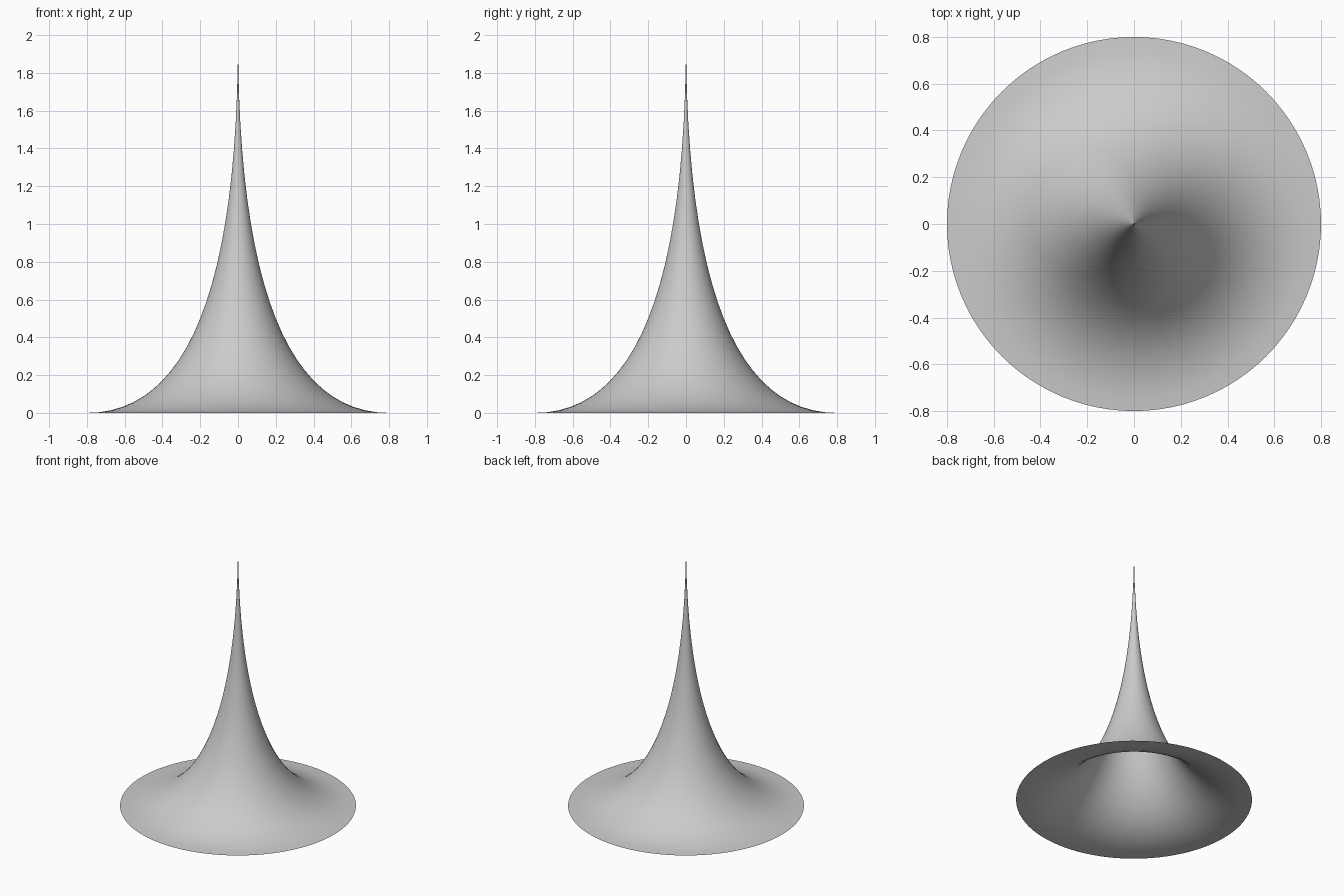
import bpy, bmesh, math

if "Cube" in bpy.data.objects:
    bpy.data.objects.remove(bpy.data.objects["Cube"])

RADIUS, HEIGHT, STEPS, SIDES = 0.8, 2.0, 24, 96

# Profile: parabolic arc sweeping from the flat rim up to the needle tip
bm = bmesh.new()
verts = []
for i in range(STEPS + 1):
    t = i / STEPS
    verts.append(bm.verts.new((RADIUS * (1 - t) ** 2, 0, HEIGHT * t * t)))
edges = [bm.edges.new(pair) for pair in zip(verts, verts[1:])]

# Revolve into an open, hollow horn
bmesh.ops.spin(bm, geom=verts + edges, cent=(0, 0, 0), axis=(0, 0, 1),
               angle=math.tau, steps=SIDES)
bmesh.ops.remove_doubles(bm, verts=bm.verts, dist=1e-5)
bmesh.ops.recalc_face_normals(bm, faces=bm.faces)

# Make sure the outside faces up
if sum(f.normal.z * f.calc_area() for f in bm.faces) < 0:
    bmesh.ops.reverse_faces(bm, faces=bm.faces)
for f in bm.faces:
    f.smooth = True

mesh = bpy.data.meshes.new("flared_horn")
bm.to_mesh(mesh)
bm.free()
horn = bpy.data.objects.new("flared_horn", mesh)
bpy.context.collection.objects.link(horn)
